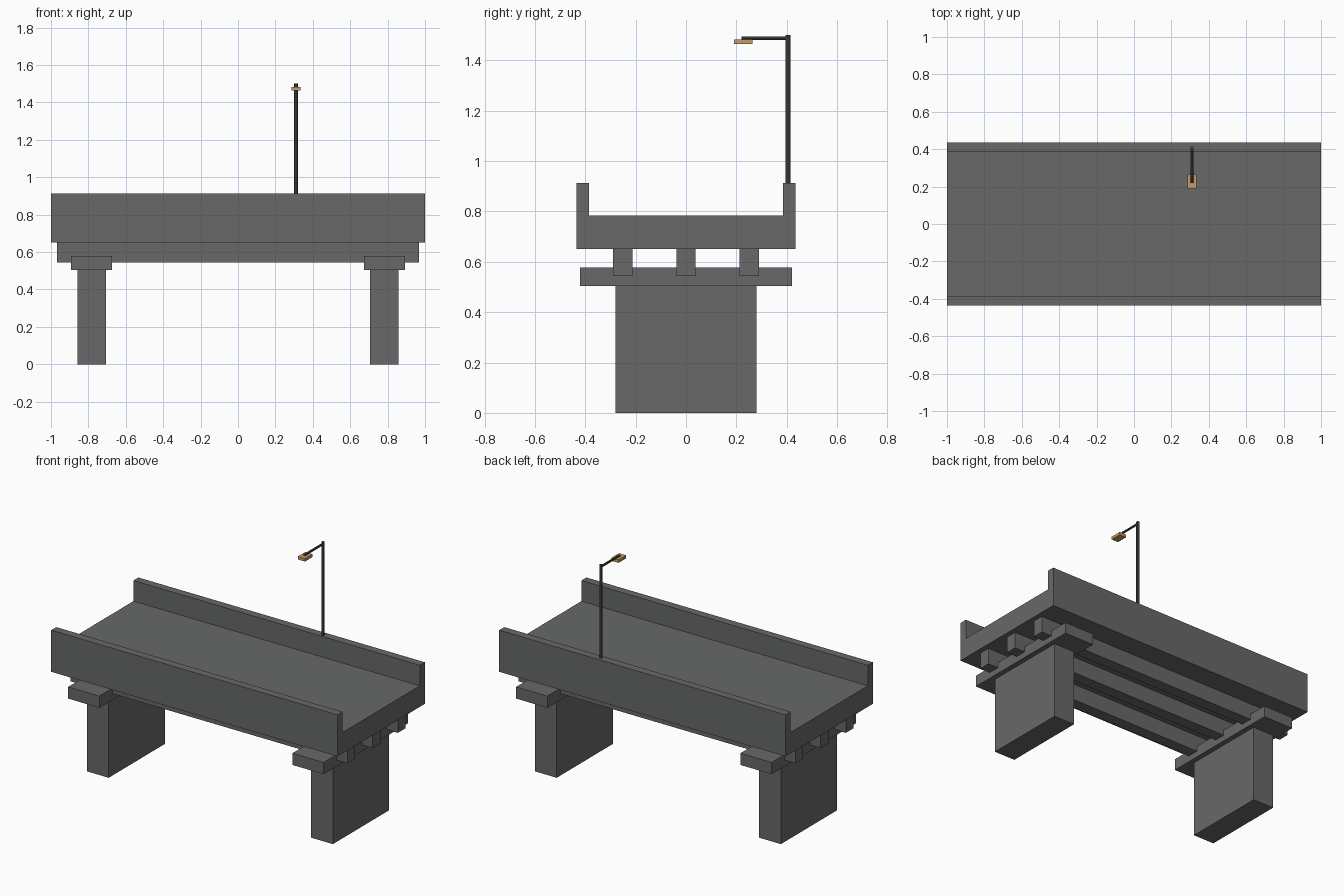
import bpy
from mathutils import Vector

if "Cube" in bpy.data.objects:
    bpy.data.objects.remove(bpy.data.objects["Cube"])


def material(name, rgb):
    m = bpy.data.materials.new(name)
    m.diffuse_color = (*rgb, 1)
    m.use_nodes = True
    m.node_tree.nodes["Principled BSDF"].inputs["Base Color"].default_value = m.diffuse_color
    return m


concrete = material("grey concrete", (0.135, 0.14, 0.137))
metal = material("dark metal", (0.06, 0.065, 0.065))
lamp = material("amber lamp", (0.58, 0.33, 0.13))


def box(name, x, y, z, mat):
    """Box from (min, max) ranges on each axis."""
    bpy.ops.mesh.primitive_cube_add(size=1, location=[(a + b) / 2 for a, b in (x, y, z)])
    o = bpy.context.object
    o.name = name
    o.scale = [b - a for a, b in (x, y, z)]
    bpy.ops.object.transform_apply(location=False, rotation=False, scale=True)
    o.data.materials.append(mat)
    return o


def rod(name, start, end, radius, mat):
    """Eight-sided rod between two points."""
    a, b = Vector(start), Vector(end)
    bpy.ops.mesh.primitive_cylinder_add(vertices=8, radius=radius, depth=(b - a).length,
                                        location=(a + b) / 2)
    o = bpy.context.object
    o.name = name
    o.rotation_euler = (b - a).to_track_quat('Z', 'Y').to_euler()
    o.data.materials.append(mat)
    return o


# Road deck
box("deck", (-1, 1), (-0.435, 0.435), (0.65, 0.783), concrete)

# Parapets along both sides
for side, y in (("front", (-0.435, -0.385)), ("back", (0.385, 0.435))):
    box(side + "_parapet", (-1, 1), y, (0.783, 0.913), concrete)

# Girders under the deck
for i, y in enumerate((-0.251, 0, 0.251)):
    box(f"girder_{i + 1}", (-0.967, 0.967), (y - 0.038, y + 0.038), (0.543, 0.65), concrete)

# Piers with wider caps
for side, x in (("left", -0.783), ("right", 0.783)):
    box(side + "_pier", (x - 0.076, x + 0.076), (-0.28, 0.28), (0, 0.504), concrete)
    box(side + "_pier_cap", (x - 0.109, x + 0.109), (-0.42, 0.42), (0.504, 0.578), concrete)

# Street lamp on the back parapet
rod("lamp_post", (0.31, 0.405, 0.90), (0.31, 0.405, 1.50), 0.01, metal)
rod("lamp_arm", (0.31, 0.405, 1.487), (0.31, 0.22, 1.487), 0.007, metal)
box("lamp_head", (0.285, 0.335), (0.19, 0.265), (1.464, 1.483), lamp)
